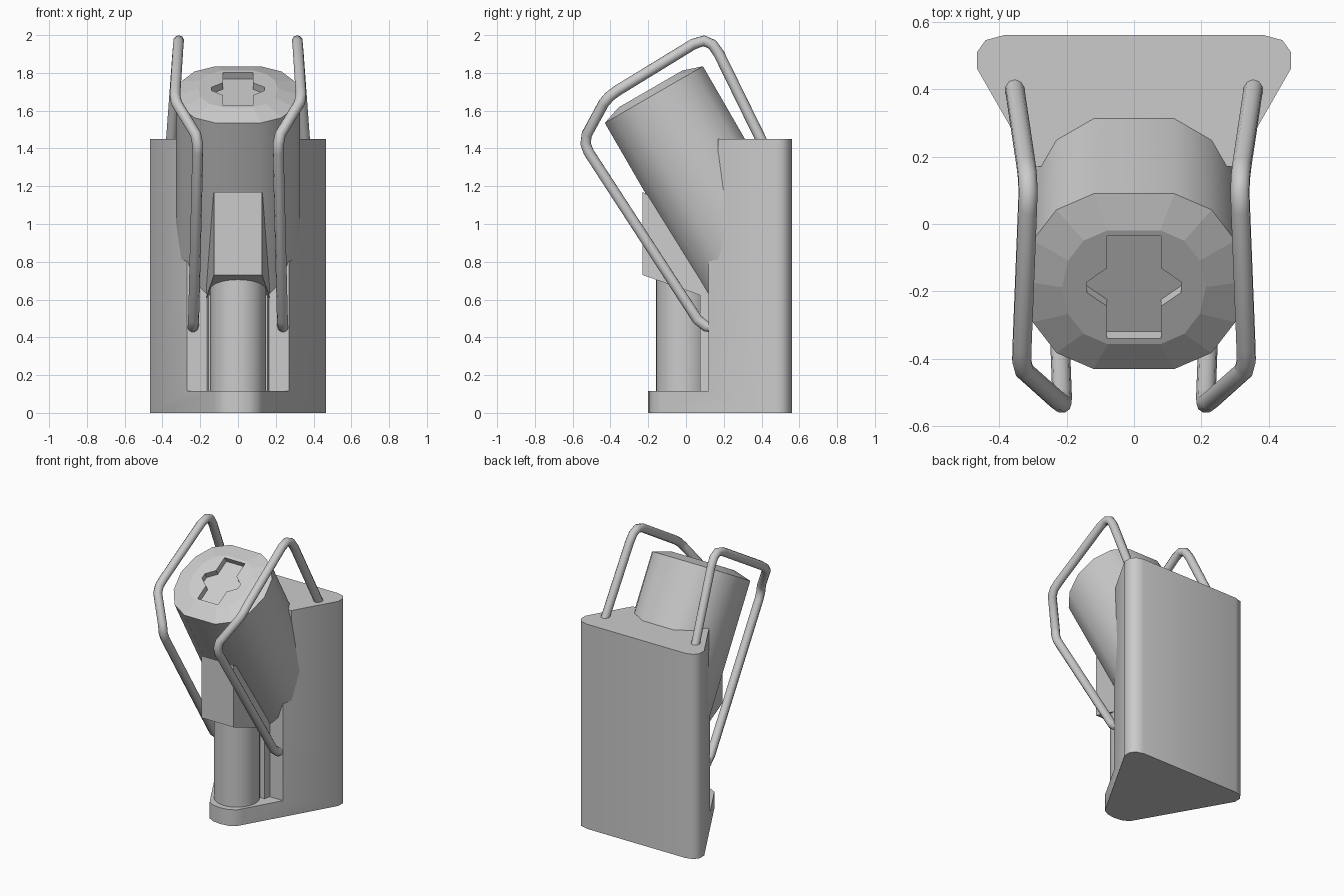
import bpy, bmesh, math
from mathutils import Matrix

if "Cube" in bpy.data.objects:
    bpy.data.objects.remove(bpy.data.objects["Cube"])


def loft(name, rings, matrix=None):
    """Solid made from equal-length rings of (x, y, z) points, capped at both ends."""
    bm = bmesh.new()
    loops = [[bm.verts.new(p) for p in ring] for ring in rings]
    n = len(loops[0])
    for a, b in zip(loops, loops[1:]):
        for i in range(n):
            bm.faces.new((a[i], a[(i + 1) % n], b[(i + 1) % n], b[i]))
    bm.faces.new(loops[0][::-1])
    bm.faces.new(loops[-1])
    bmesh.ops.recalc_face_normals(bm, faces=bm.faces)
    me = bpy.data.meshes.new(name)
    bm.to_mesh(me)
    bm.free()
    ob = bpy.data.objects.new(name, me)
    bpy.context.collection.objects.link(ob)
    if matrix:
        ob.matrix_world = matrix
    return ob


def prism(name, profile, z0, z1, matrix=None):
    return loft(name, [[(x, y, z) for x, y in profile] for z in (z0, z1)], matrix)


def mirror(half):
    """Close a right-hand half profile by reflecting it across x = 0."""
    return half + [(-x, y) for x, y in reversed(half) if abs(x) > 1e-6]


def activate(ob):
    bpy.ops.object.select_all(action='DESELECT')
    ob.select_set(True)
    bpy.context.view_layer.objects.active = ob


def smooth(ob, deg=42):
    activate(ob)
    bpy.ops.object.shade_smooth_by_angle(angle=math.radians(deg))


def cut(ob, cutter):
    bpy.context.view_layer.update()
    mod = ob.modifiers.new("cut", 'BOOLEAN')
    mod.operation, mod.solver, mod.object = 'DIFFERENCE', 'EXACT', cutter
    activate(ob)
    bpy.ops.object.modifier_apply(modifier=mod.name)
    bpy.data.objects.remove(cutter, do_unlink=True)


# Rounded triangular body, with its front cut away above the base
body = prism("body", mirror([
    (0.385, 0.56), (0.44, 0.545), (0.465, 0.51), (0.465, 0.46),
    (0.127, -0.13), (0.105, -0.168), (0.06, -0.192), (0, -0.20)]), 0, 1.45)
side = [(-1, 0.115), (0.12, 0.115), (0.12, 0.8), (0.17, 0.815), (0.17, 2), (-1, 2)]
cut(body, loft("body_cutter", [[(x, y, z) for y, z in side] for x in (-1, 1)]))
smooth(body)

# Tilted upper barrel with a chamfered cap; lower end slants inside the body
tilt = Matrix.Translation((0, -0.17, 1.685)) @ Matrix.Rotation(math.radians(30), 4, 'X')
section = mirror([(0.12, 0.30), (0.23, 0.245), (0.30, 0.14), (0.328, 0),
                  (0.30, -0.14), (0.23, -0.245), (0.12, -0.30)])
barrel = loft("upper_barrel", [
    [(x, v, -0.91 + 0.7 * v) for x, v in section],
    [(x, v, 0) for x, v in section],
    [(x * 0.65, v * 0.65, 0.035) for x, v in section]], tilt)

# Keyed recess in the barrel cap
slot = mirror([(0.08, 0.175), (0.08, 0.065), (0.14, 0.018), (0.14, -0.018),
               (0.08, -0.065), (0.08, -0.175)])
cut(barrel, prism("slot_cutter", slot, -0.005, 0.2, tilt))
smooth(barrel, 35)
for f in barrel.data.polygons:
    if f.normal.z > 0.5:
        f.use_smooth = False

# Lower upright cylinder
circle = [(0.147 * math.cos(math.tau * i / 32), -0.012 + 0.147 * math.sin(math.tau * i / 32))
          for i in range(32)]
smooth(prism("lower_cylinder", circle, 0.10, 0.76))

# Rib joining the lower cylinder to the body
prism("cylinder_rib", mirror([(0.165, 0.16), (0.165, 0.12), (0.157, 0.075)]), 0.10, 0.66)

# Wedge block under the barrel, wider at the back with a sloping underside
block = mirror([(0.172, 0.18), (0.165, 0.08), (0.127, -0.23)])
loft("front_block", [
    [(x, y, 0.73 - 0.35 * (y + 0.23)) for x, y in block],
    [(x, y, 1.17 - 1.0 * max(0, y + 0.23) * 0.6) for x, y in block]])

# Pair of bent wire handles
path = [(0.24, 0.16, 0.45), (0.237, 0.105, 0.458), (0.235, 0.06, 0.495),
        (0.213, -0.515, 1.38), (0.214, -0.532, 1.425), (0.224, -0.525, 1.475),
        (0.325, -0.435, 1.64), (0.333, -0.405, 1.675), (0.332, -0.365, 1.705),
        (0.316, 0.04, 1.953), (0.314, 0.095, 1.97), (0.316, 0.14, 1.95),
        (0.32, 0.175, 1.90), (0.358, 0.43, 1.38)]
for label, s in (("right", 1), ("left", -1)):
    cu = bpy.data.curves.new("wire_handle_" + label, 'CURVE')
    cu.dimensions = '3D'
    cu.bevel_depth, cu.bevel_resolution, cu.use_fill_caps = 0.029, 3, True
    sp = cu.splines.new('POLY')
    sp.points.add(len(path) - 1)
    for p, (x, y, z) in zip(sp.points, path):
        p.co = (s * x, y, z, 1)
    ob = bpy.data.objects.new("wire_handle_" + label, cu)
    bpy.context.collection.objects.link(ob)
    activate(ob)
    bpy.ops.object.convert(target='MESH')
    smooth(bpy.context.view_layer.objects.active)
